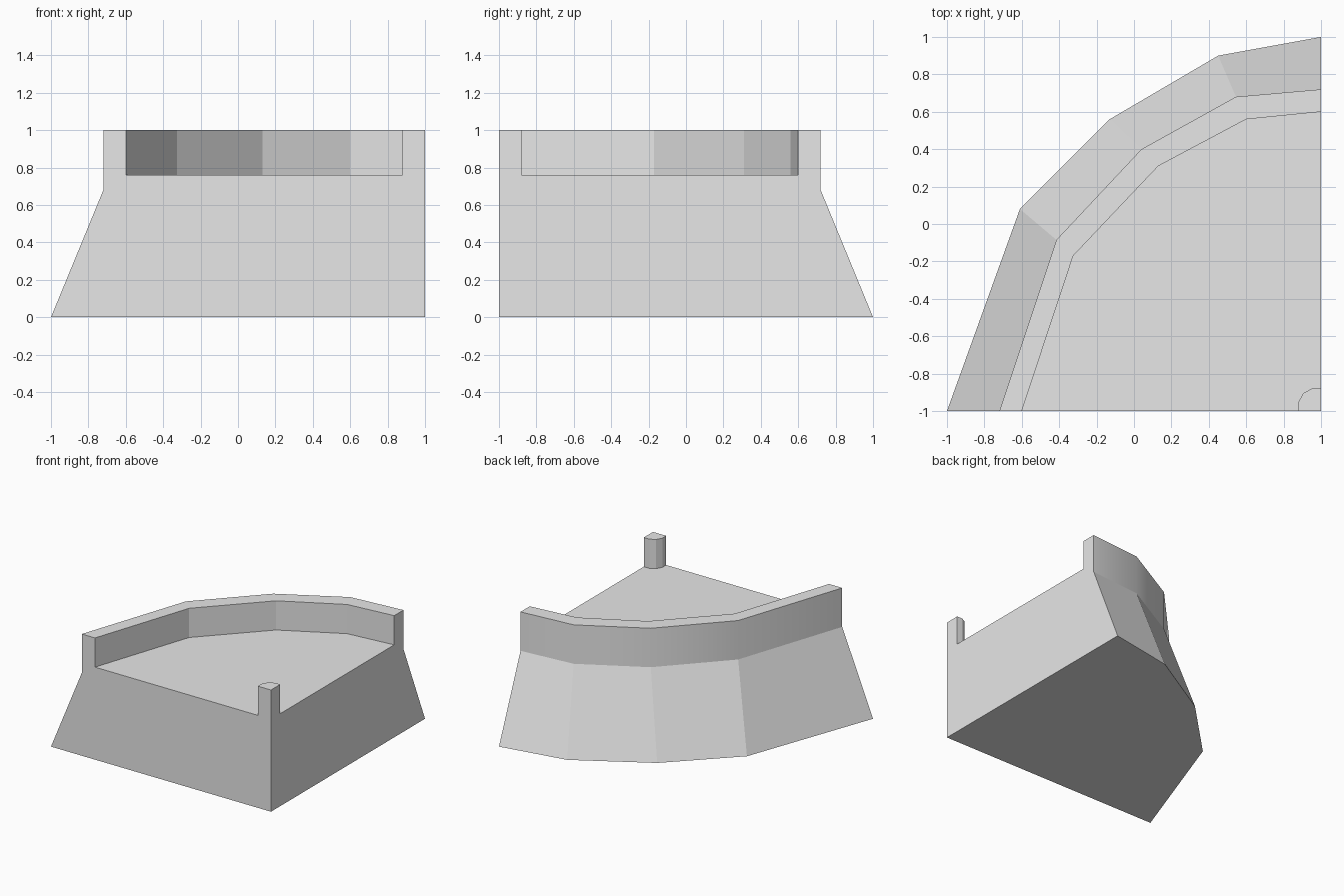
import bpy
import bmesh

cube = bpy.data.objects.get("Cube")
if cube:
    bpy.data.objects.remove(cube, do_unlink=True)

stone = bpy.data.materials.new("light grey stone")
stone.use_nodes = True
stone.diffuse_color = (0.8, 0.8, 0.8, 1)
stone.node_tree.nodes["Principled BSDF"].inputs["Base Color"].default_value = (0.8, 0.8, 0.8, 1)

FLOOR, FOOT, TOP = 0.76, 0.68, 1.0

# Plan curves of the quarter-round corner, from the front end to the right end
base_curve = [(-1, -1), (-0.61, 0.08), (-0.13, 0.56), (0.45, 0.9), (1, 1)]
outer_curve = [(-0.72, -1), (-0.415, -0.085), (0.04, 0.4), (0.545, 0.68), (1, 0.72)]
inner_curve = [(-0.6, -1), (-0.325, -0.17), (0.13, 0.31), (0.6, 0.56), (1, 0.6)]
post_curve = [(0.88, -1), (0.88, -0.95), (0.905, -0.905), (0.95, -0.88), (1, -0.88)]

bm = bmesh.new()


def row(curve, z):
    return [bm.verts.new((x, y, z)) for x, y in curve]


def strip(a, b, smooth=False):
    for i in range(len(a) - 1):
        bm.faces.new((a[i], a[i + 1], b[i + 1], b[i])).smooth = smooth


# Sloped flank, rounded parapet, its top and its faceted inside
base = row(base_curve, 0)
foot = row(outer_curve, FOOT)
rim_out = row(outer_curve, TOP)
rim_in = row(inner_curve, TOP)
floor = row(inner_curve, FLOOR)
rows = [base, foot, rim_out, rim_in, floor]
for lower, upper in zip(rows, rows[1:]):
    strip(lower, upper, smooth=lower is foot)

# Small corner post
post_low = row(post_curve, FLOOR)
post_high = row(post_curve, TOP)
strip(post_low, post_high)
corner_low, corner_high = row([(1, -1)], 0) + row([(1, -1)], TOP)
bm.faces.new(post_high + [corner_high])

# Walkway floor, underside and the two flat cut sides
bm.faces.new(floor + post_low[::-1])
bm.faces.new(base + [corner_low])
for end in (0, -1):
    bm.faces.new([r[end] for r in rows]
                 + [post_low[end], post_high[end], corner_high, corner_low])

bmesh.ops.recalc_face_normals(bm, faces=bm.faces)
mesh = bpy.data.meshes.new("corner_wall")
bm.to_mesh(mesh)
bm.free()
mesh.materials.append(stone)
bpy.context.collection.objects.link(bpy.data.objects.new("corner_wall", mesh))
